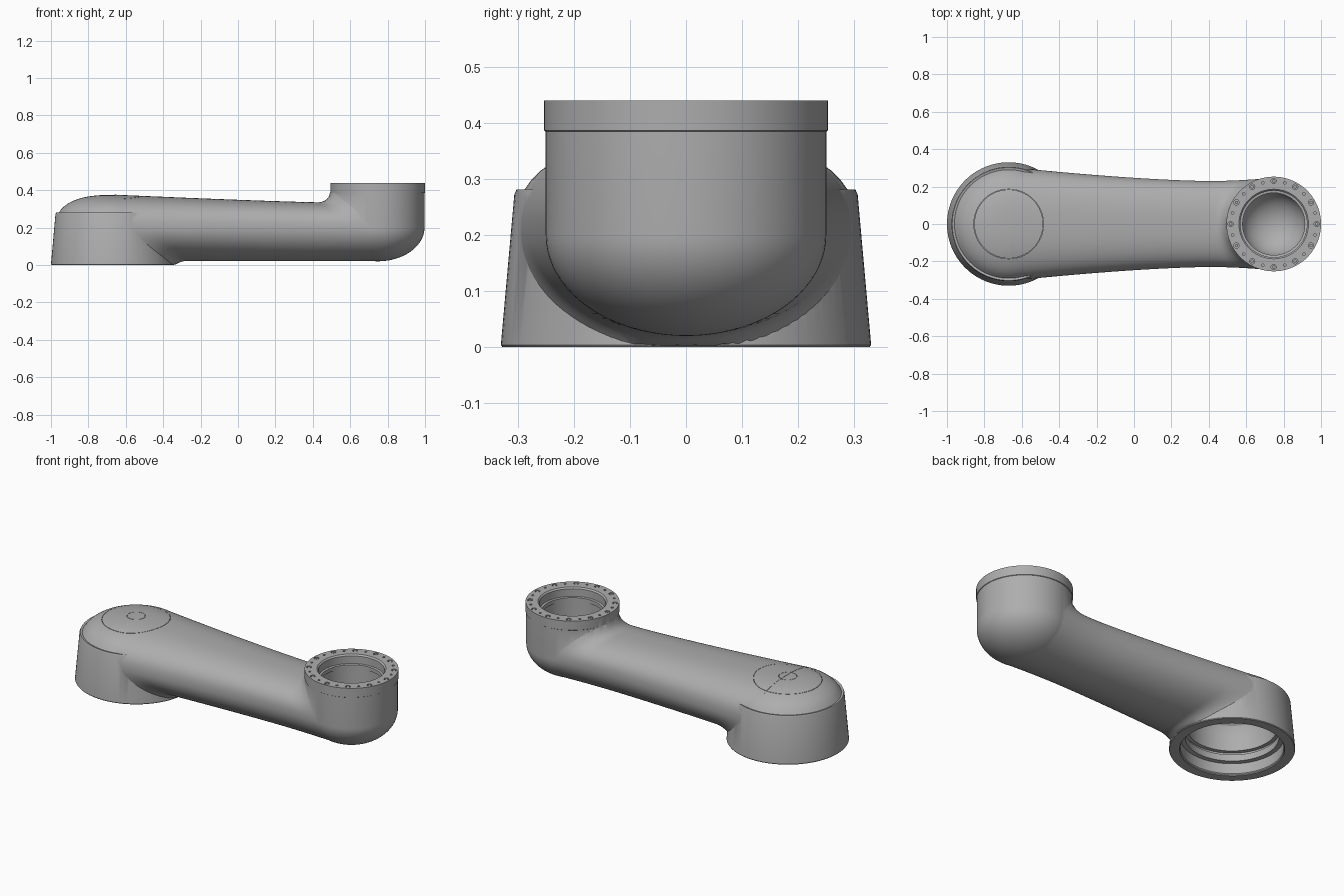
import bpy, bmesh, math
from mathutils import Matrix, Vector

if "Cube" in bpy.data.objects:
    bpy.data.objects.remove(bpy.data.objects["Cube"], do_unlink=True)

BASE_X, ELBOW_X = -0.67, 0.747
ELBOW_R, MID_Z, TOP_Z = 0.25, 0.2, 0.44
SOFT = 2.5  # exponent of the squarish upper shell

metal = bpy.data.materials.new("cast grey metal")
metal.use_nodes = True
grey = (0.42, 0.42, 0.42, 1)
metal.diffuse_color = grey
metal.node_tree.nodes["Principled BSDF"].inputs["Base Color"].default_value = grey


def finish(name, bm):
    bmesh.ops.recalc_face_normals(bm, faces=bm.faces)
    mesh = bpy.data.meshes.new(name)
    bm.to_mesh(mesh)
    bm.free()
    mesh.materials.append(metal)
    obj = bpy.data.objects.new(name, mesh)
    bpy.context.collection.objects.link(obj)
    return obj


def revolve(name, profile, x, steps=96):
    """Spin a closed (radius, z) profile about a vertical axis."""
    bm = bmesh.new()
    rings = []
    for r, z in profile:
        if r == 0:
            rings.append([bm.verts.new((x, 0, z))] * steps)
        else:
            rings.append([bm.verts.new((x + r * math.cos(a), r * math.sin(a), z))
                          for a in (math.tau * i / steps for i in range(steps))])
    for lo, hi in zip(rings, rings[1:]):
        for i in range(steps):
            j = (i + 1) % steps
            quad = list(dict.fromkeys((lo[i], lo[j], hi[j], hi[i])))
            if len(quad) > 2:
                bm.faces.new(quad)
    return finish(name, bm)


def tube(name, x, inner, outer, low, high):
    """Thin ring used to engrave a circular seam."""
    ring = [(inner, low), (outer, low), (outer, high), (inner, high), (inner, low)]
    obj = revolve(name, ring, x)
    bm = bmesh.new()
    bm.from_mesh(obj.data)
    bmesh.ops.remove_doubles(bm, verts=bm.verts, dist=1e-5)
    bmesh.ops.recalc_face_normals(bm, faces=bm.faces)
    bm.to_mesh(obj.data)
    bm.free()
    return obj


def combine(target, other, operation):
    other.hide_render = True
    mod = target.modifiers.new(operation.lower(), "BOOLEAN")
    mod.operation, mod.solver, mod.object = operation, "EXACT", other
    bpy.context.view_layer.objects.active = target
    bpy.ops.object.modifier_apply(modifier=mod.name)
    bpy.data.objects.remove(other, do_unlink=True)


def smooth(obj, angle=28):
    bpy.ops.object.select_all(action="DESELECT")
    obj.select_set(True)
    bpy.context.view_layer.objects.active = obj
    bpy.ops.object.shade_smooth_by_angle(angle=math.radians(angle))


def fillet(distance, radius):
    """Height of a concave fillet at a distance from a wall."""
    gap = min(max(distance, 0), radius)
    return radius - math.sqrt(radius ** 2 - (radius - gap) ** 2)


# Arm: lofted sections, blended into both ends
def arm_width(x):
    if x < 0.4:
        return 0.23 + 0.073 * ((0.4 - x) / 1.05) ** 1.5
    return 0.23 + 0.018 * ((x - 0.4) / 0.34) ** 2


def arm_top(x):
    return 0.335 + 0.041 * (max(0.45 - x, 0) / 1.1) ** 1.2


def arm_point(x, angle):
    c, s = math.cos(angle), math.sin(angle)
    power = 2 / SOFT if s > 0 else 1
    y = arm_width(x) * math.copysign(abs(c) ** power, c)
    if s > 0:
        z = MID_Z + (arm_top(x) - MID_Z) * s ** power
        z += s * fillet(math.hypot(x - ELBOW_X, y) - ELBOW_R, 0.07)
    else:
        z = MID_Z + (MID_Z - 0.021) * s
        z = max(z + s * fillet(math.hypot(x - BASE_X, y) - 0.31, 0.08), 0.003)
    return Vector((x, y, z))


bm = bmesh.new()
start, end, cuts, sides = -0.66, 0.74, 110, 80
loops = [[bm.verts.new(arm_point(start + (end - start) * i / cuts, math.tau * (k + 0.5) / sides))
          for k in range(sides)] for i in range(cuts + 1)]
for a, b in zip(loops, loops[1:]):
    for k in range(sides):
        n = (k + 1) % sides
        bm.faces.new((a[k], a[n], b[n], b[k]))
bm.faces.new(loops[0])
bm.faces.new(loops[-1])
body = finish("arm_housing", bm)

# Base cup: tapered skirt under a soft dome
dome = [(r, MID_Z + 0.175 * (1 - (r / 0.307) ** SOFT) ** (1 / SOFT))
        for r in (0.29 * i / 18 for i in range(18, -1, -1))]
base = revolve("base_cup", [(0, 0), (0.327, 0), (0.33, 0.004), (0.306, 0.272), (0.302, 0.281)] + dome, BASE_X)
combine(body, base, "UNION")


# Elbow: round bowl carrying a straight collar and flange
def bowl(radius, depth):
    return [(radius * math.sin(a), MID_Z - depth * math.cos(a))
            for a in (math.pi / 2 * i / 20 for i in range(21))]


flange = [(0.25, 0.384), (0.253, 0.386), (0.253, TOP_Z), (0, TOP_Z)]
combine(body, revolve("elbow", bowl(ELBOW_R, 0.18) + flange, ELBOW_X), "UNION")

# Hollow the elbow from above and the base from below
bore = [(0.172, 0.36), (0.166, 0.362), (0.166, 0.385), (0.178, 0.387),
        (0.178, 0.432), (0.186, TOP_Z), (0.186, 0.5), (0, 0.5)]
combine(body, revolve("elbow_bore", bowl(0.172, 0.15) + bore, ELBOW_X), "DIFFERENCE")
socket = [(0, -0.1), (0.275, -0.1), (0.275, 0.005), (0.27, 0.01), (0.27, 0.07), (0.245, 0.072),
          (0.245, 0.11), (0.255, 0.112), (0.255, 0.125), (0.235, 0.127), (0.235, 0.23),
          (0.22, 0.27), (0.18, 0.305), (0.1, 0.328), (0, 0.335)]
combine(body, revolve("base_socket", socket, BASE_X), "DIFFERENCE")

# Engraved seams of the round cover on the dome
combine(body, tube("cover_seam", BASE_X, 0.184, 0.186, 0.335, 0.45), "DIFFERENCE")
combine(body, tube("cover_centre_seam", BASE_X, 0.048, 0.05, 0.37, 0.45), "DIFFERENCE")


# Bolt circle: twelve counterbores with small pin holes between
def pegs(name, items, low, high):
    bm = bmesh.new()
    for angle, ring, radius, sides in items:
        at = Vector((ELBOW_X + ring * math.cos(angle), ring * math.sin(angle), (low + high) / 2))
        bmesh.ops.create_cone(bm, cap_ends=True, segments=sides, radius1=radius, radius2=radius,
                              depth=high - low, matrix=Matrix.Translation(at))
    return finish(name, bm)


turns = [math.tau * i / 12 for i in range(12)]
holes = [(a, 0.23, 0.014, 20) for a in turns]
holes += [(a + math.pi / 12, 0.228, 0.007, 12) for a in turns]
combine(body, pegs("bolt_holes", holes, TOP_Z - 0.015, TOP_Z + 0.05), "DIFFERENCE")
screws = pegs("flange_screws", [(a, 0.23, 0.009, 16) for a in turns], TOP_Z - 0.02, TOP_Z - 0.002)

smooth(body)
smooth(screws)
